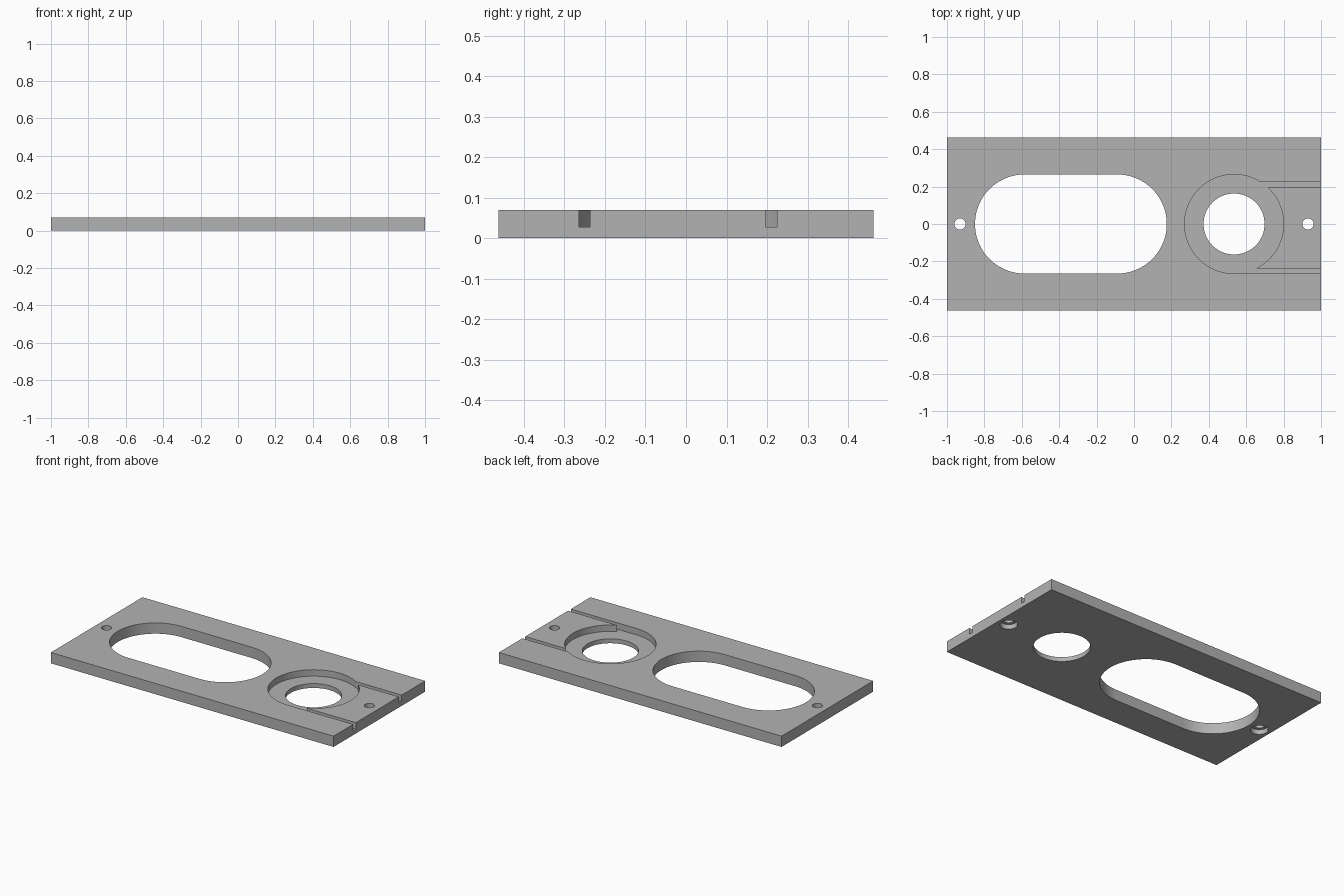
import bpy
import bmesh
from math import cos, sin, pi, radians

cube = bpy.data.objects.get("Cube")
if cube:
    bpy.data.objects.remove(cube, do_unlink=True)

WIDTH, DEPTH, HEIGHT = 2.0, 0.925, 0.069
FLOOR = 0.028          # floor of the recess and grooves
RING_X = 0.535         # centre of the round recess
RADIUS = 0.265         # radius of the recess and of the slot ends
OVER = 0.05            # cutter overshoot

grey = bpy.data.materials.new("plain grey")
grey.use_nodes = True
colour = (0.45, 0.45, 0.45, 1)
grey.diffuse_color = colour
grey.node_tree.nodes["Principled BSDF"].inputs["Base Color"].default_value = colour


def prism(name, outline, z0, z1):
    """Extrude a closed outline from z0 up to z1."""
    bm = bmesh.new()
    face = bm.faces.new([bm.verts.new((x, y, z0)) for x, y in outline])
    top = bmesh.ops.extrude_face_region(bm, geom=[face])["geom"]
    bmesh.ops.translate(bm, vec=(0, 0, z1 - z0),
                        verts=[g for g in top if isinstance(g, bmesh.types.BMVert)])
    bmesh.ops.recalc_face_normals(bm, faces=bm.faces)
    mesh = bpy.data.meshes.new(name)
    bm.to_mesh(mesh)
    bm.free()
    mesh.materials.append(grey)
    obj = bpy.data.objects.new(name, mesh)
    bpy.context.collection.objects.link(obj)
    return obj


def box(x0, x1, y0, y1):
    return [(x0, y0), (x1, y0), (x1, y1), (x0, y1)]


def stadium(x0, x1, r, n=48):
    """Two half circles joined by straight sides."""
    right = [(x1 + r * cos(a), r * sin(a)) for a in (-pi / 2 + pi * i / n for i in range(n + 1))]
    left = [(x0 - x, -y) for x, y in ((x - x1, y) for x, y in right)]
    return right + left


def circle(x, r, n=96):
    return [(x + r * cos(2 * pi * i / n), r * sin(2 * pi * i / n)) for i in range(n)]


# Flat rectangular plate
plate = prism("mounting_plate", box(-WIDTH / 2, WIDTH / 2, -DEPTH / 2, DEPTH / 2), 0, HEIGHT)

# Long opening, stepped round opening, and the two wire grooves to the edge
top = HEIGHT + OVER
cutters = [
    prism("long_opening_cutter", stadium(-0.585, -0.09, RADIUS), -OVER, top),
    prism("round_recess_cutter", circle(RING_X, RADIUS), FLOOR, top),
    prism("round_opening_cutter", circle(RING_X, 0.163), -OVER, top),
    prism("front_groove_cutter", box(RING_X, 1 + OVER, -0.2645, -0.237), FLOOR, top),
    prism("back_groove_cutter", box(RING_X + 0.1, 1 + OVER, 0.196, 0.225), FLOOR, top),
]
# Screw holes with wider head recesses underneath
for side, x in (("right", -0.93), ("left", 0.93)):
    cutters.append(prism(side + "_screw_hole_cutter", circle(x, 0.03, 48), -OVER, top))
    cutters.append(prism(side + "_screw_head_cutter", circle(x, 0.05, 48), -OVER, 0.03))

bpy.context.view_layer.objects.active = plate
plate.select_set(True)
for cutter in cutters:
    cutter.hide_render = True
    mod = plate.modifiers.new(cutter.name, "BOOLEAN")
    mod.operation = "DIFFERENCE"
    mod.solver = "EXACT"
    mod.object = cutter
    bpy.ops.object.modifier_apply(modifier=mod.name)
    bpy.data.objects.remove(cutter, do_unlink=True)

bpy.ops.object.shade_smooth_by_angle(angle=radians(30))
